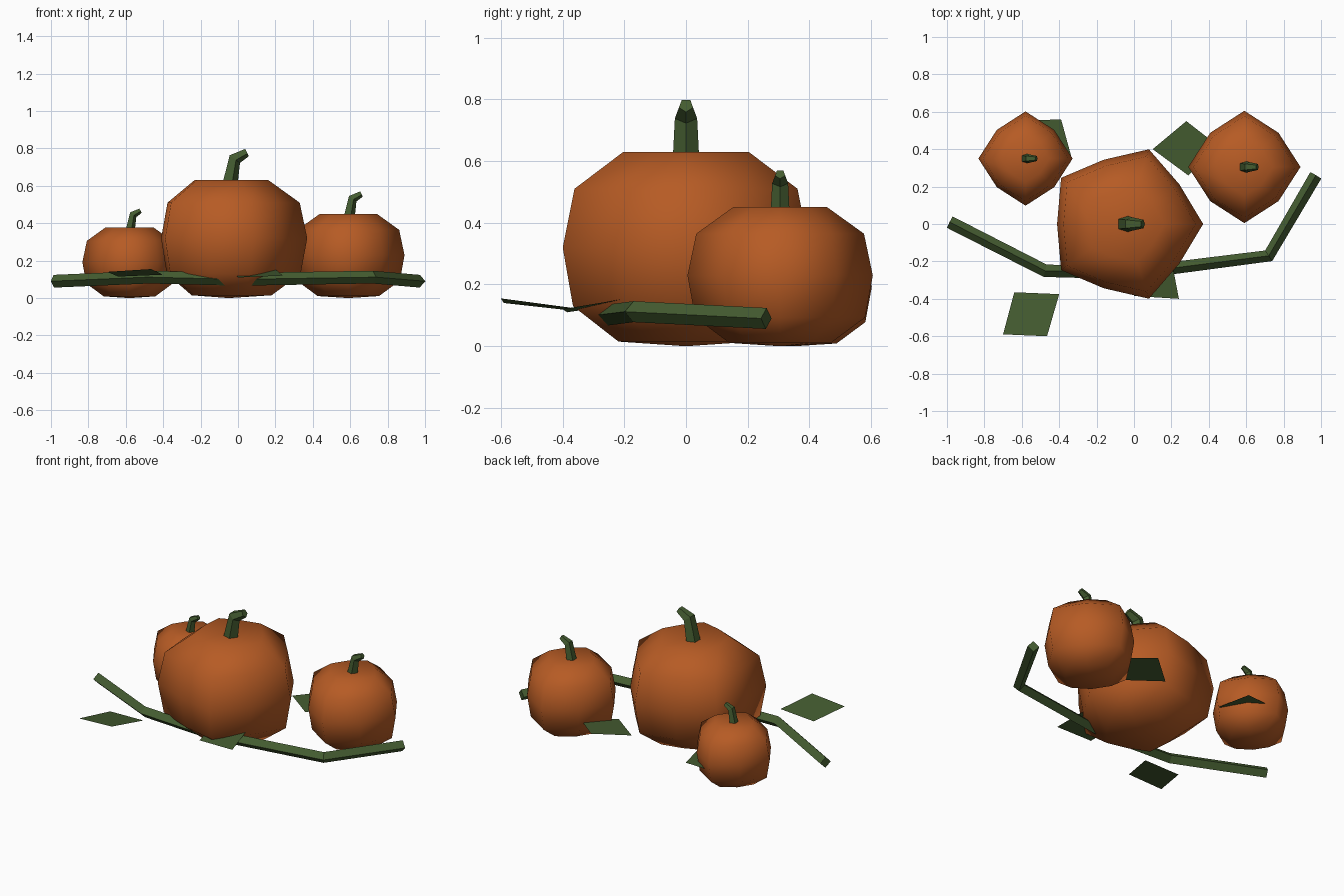
import bpy, math
from mathutils import Vector

if "Cube" in bpy.data.objects:
    bpy.data.objects.remove(bpy.data.objects["Cube"])


def material(name, rgb):
    m = bpy.data.materials.new(name)
    m.diffuse_color = (*rgb, 1)
    m.use_nodes = True
    m.node_tree.nodes["Principled BSDF"].inputs["Base Color"].default_value = m.diffuse_color
    return m


ORANGE = material("pumpkin orange", (0.47, 0.105, 0.018))
GREEN = material("vine green", (0.058, 0.107, 0.03))


def make(name, verts, faces, mat, smooth=False):
    me = bpy.data.meshes.new(name)
    me.from_pydata([tuple(v) for v in verts], [], faces)
    me.materials.append(mat)
    for p in me.polygons:
        p.use_smooth = smooth
    ob = bpy.data.objects.new(name, me)
    bpy.context.collection.objects.link(ob)
    return ob


def bands(rings, n):
    # quads joining consecutive rings of n vertices
    return [(r * n + i, r * n + (i + 1) % n, (r + 1) * n + (i + 1) % n, (r + 1) * n + i)
            for r in range(rings - 1) for i in range(n)]


def tube(name, path, radii, sides, side_axis=None):
    # capped tube swept along a path, with mitred rings
    pts = [Vector(p) for p in path]
    verts = []
    for k, p in enumerate(pts):
        d = Vector()
        if k > 0:
            d += (p - pts[k - 1]).normalized()
        if k < len(pts) - 1:
            d += (pts[k + 1] - p).normalized()
        d.normalize()
        if side_axis:
            side = Vector(side_axis)
        else:
            side = d.cross(Vector((0, 0, 1))).normalized()
        first = side.cross(d).normalized()
        for i in range(sides):
            a = math.tau * i / sides
            verts.append(p + radii[k] * (math.cos(a) * first + math.sin(a) * d.cross(first)))
    n, m = sides, len(pts)
    faces = bands(m, n) + [tuple(reversed(range(n))), tuple(range((m - 1) * n, m * n))]
    return make(name, verts, faces, GREEN)


# Pumpkin outline (radius, height) and stem path, at full size
PROFILE = [(0.23, 0.015), (0.385, 0.13), (0.42, 0.32), (0.38, 0.51), (0.213, 0.63)]
STEM = [(0.0, 0, 0.59), (0.03, 0, 0.745), (0.097, 0, 0.78)]


def pumpkin(name, x, y, scale, lobes):
    n = lobes * 2
    verts = []
    for r, z in PROFILE:
        for i in range(n):
            rr = r * scale * (1 if i % 2 == 0 else 0.86)   # ridge / groove
            a = math.tau * i / n
            verts.append((x + rr * math.cos(a), y + rr * math.sin(a), z * scale))
    faces = bands(len(PROFILE), n)
    bottom, top = len(verts), len(verts) + 1
    verts += [(x, y, 0), (x, y, 0.612 * scale)]
    last = (len(PROFILE) - 1) * n
    for i in range(n):
        j = (i + 1) % n
        faces += [(bottom, j, i), (top, last + i, last + j)]
    make(name, verts, faces, ORANGE, True)
    tube(name + "_stem", [(x + px * scale, y, pz * scale) for px, py, pz in STEM],
         [r * scale for r in (0.046, 0.038, 0.024)], 5, (0, 1, 0))


pumpkin("large_pumpkin", -0.05, 0, 1, 5)
pumpkin("medium_pumpkin", 0.59, 0.305, 0.715, 4)
pumpkin("small_pumpkin", -0.58, 0.35, 0.6, 4)

# Vine running along the front
tube("vine", [(-0.985, 0.01, 0.09), (-0.475, -0.25, 0.112), (0, -0.262, 0.1),
              (0.72, -0.17, 0.112), (0.972, 0.26, 0.09)], [0.034] * 5, 4)

# Flat leaves
LEAVES = {
    "front_leaf": [(-0.70, -0.59, 0.14), (-0.465, -0.60, 0.155), (-0.40, -0.375, 0.125), (-0.64, -0.365, 0.115)],
    "middle_leaf": [(0.0, -0.385, 0.11), (0.24, -0.40, 0.12), (0.20, -0.19, 0.155), (-0.03, -0.18, 0.14)],
    "back_right_leaf": [(0.10, 0.40, 0.12), (0.29, 0.26, 0.12), (0.46, 0.41, 0.14), (0.28, 0.55, 0.14)],
    "back_left_leaf": [(-0.56, 0.33, 0.12), (-0.335, 0.36, 0.13), (-0.39, 0.56, 0.14), (-0.62, 0.55, 0.13)],
}
for leaf, corners in LEAVES.items():
    make(leaf, corners, [(0, 1, 2, 3)], GREEN)
